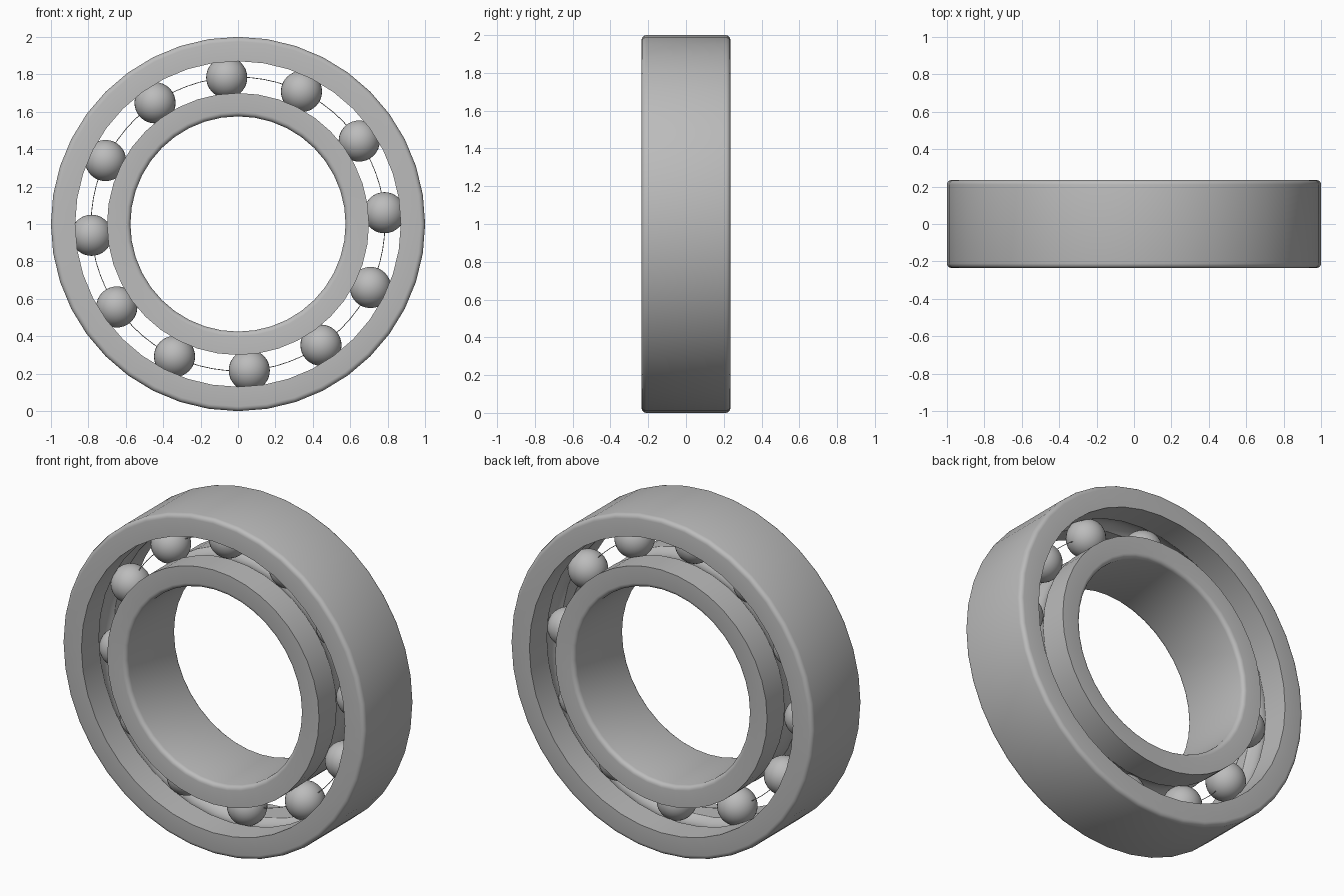
import bpy, bmesh, math
from mathutils import Vector, Matrix

old = bpy.data.objects.get("Cube")
if old:
    bpy.data.objects.remove(old, do_unlink=True)

SEGMENTS = 40
HALF = 0.235       # half width of the rings
PITCH = 0.785      # radius of the ball circle
BALL = 0.11
BALL_COUNT = 12
FILLET = 0.025
CENTRE = Vector((0, 0, 1))

steel = bpy.data.materials.new("steel grey")
steel.use_nodes = True
colour = (0.5, 0.5, 0.5, 1)
steel.diffuse_color = colour
steel.node_tree.nodes["Principled BSDF"].inputs["Base Color"].default_value = colour


def finish(obj, angle=30):
    obj.data.materials.append(steel)
    bpy.ops.object.select_all(action='DESELECT')
    obj.select_set(True)
    bpy.context.view_layer.objects.active = obj
    bpy.ops.object.shade_smooth_by_angle(angle=math.radians(angle))


def ring(name, plain, lip):
    """Revolve a section: filleted plain wall, sharp lips and a ball groove."""
    side = 1 if plain > lip else -1
    points = []
    # rounded corners of the plain wall
    for end in (-1, 1):
        arc = []
        for i in range(5):
            a = math.pi / 2 * i / 4
            arc.append((plain - side * FILLET * (1 - math.sin(a)),
                        end * (HALF - FILLET * (1 - math.cos(a)))))
        points += arc if end < 0 else arc[::-1]
    # lip wall with the groove that follows the balls
    points.append((lip, HALF))
    reach = math.acos(abs(lip - PITCH) / BALL)
    for i in range(11):
        a = reach * (1 - i / 5)
        points.append((PITCH + side * BALL * math.cos(a), BALL * math.sin(a)))
    points.append((lip, -HALF))

    bm = bmesh.new()
    verts = [bm.verts.new((r, y, 0)) for r, y in points]
    edges = [bm.edges.new((v, verts[i - 1])) for i, v in enumerate(verts)]
    bmesh.ops.spin(bm, geom=verts + edges, cent=(0, 0, 0), axis=(0, 1, 0),
                   angle=math.tau, steps=SEGMENTS, use_merge=True)
    bmesh.ops.remove_doubles(bm, verts=bm.verts, dist=0.0001)
    bmesh.ops.recalc_face_normals(bm, faces=bm.faces)
    mesh = bpy.data.meshes.new(name)
    bm.to_mesh(mesh)
    bm.free()
    obj = bpy.data.objects.new(name, mesh)
    obj.location = CENTRE
    bpy.context.collection.objects.link(obj)
    finish(obj)


ring("outer_ring", 1.0, 0.87)
ring("inner_ring", 0.575, 0.70)

# Balls spaced evenly between the rings
for i in range(BALL_COUNT):
    turn = Matrix.Rotation(math.radians(4.4) + math.tau * i / BALL_COUNT, 3, 'Y')
    spot = CENTRE + turn @ Vector((0, 0, PITCH)) * 1.0
    spot.x = -spot.x
    bpy.ops.mesh.primitive_uv_sphere_add(segments=32, ring_count=16,
                                         radius=BALL, location=spot)
    ball = bpy.context.object
    ball.name = f"ball_{i + 1}"
    finish(ball)

# Fine wire running through the balls
bpy.ops.mesh.primitive_torus_add(major_radius=PITCH, minor_radius=0.002,
                                 major_segments=72, minor_segments=6,
                                 location=CENTRE, rotation=(math.pi / 2, 0, 0))
wire = bpy.context.object
wire.name = "cage_wire"
finish(wire, 80)
